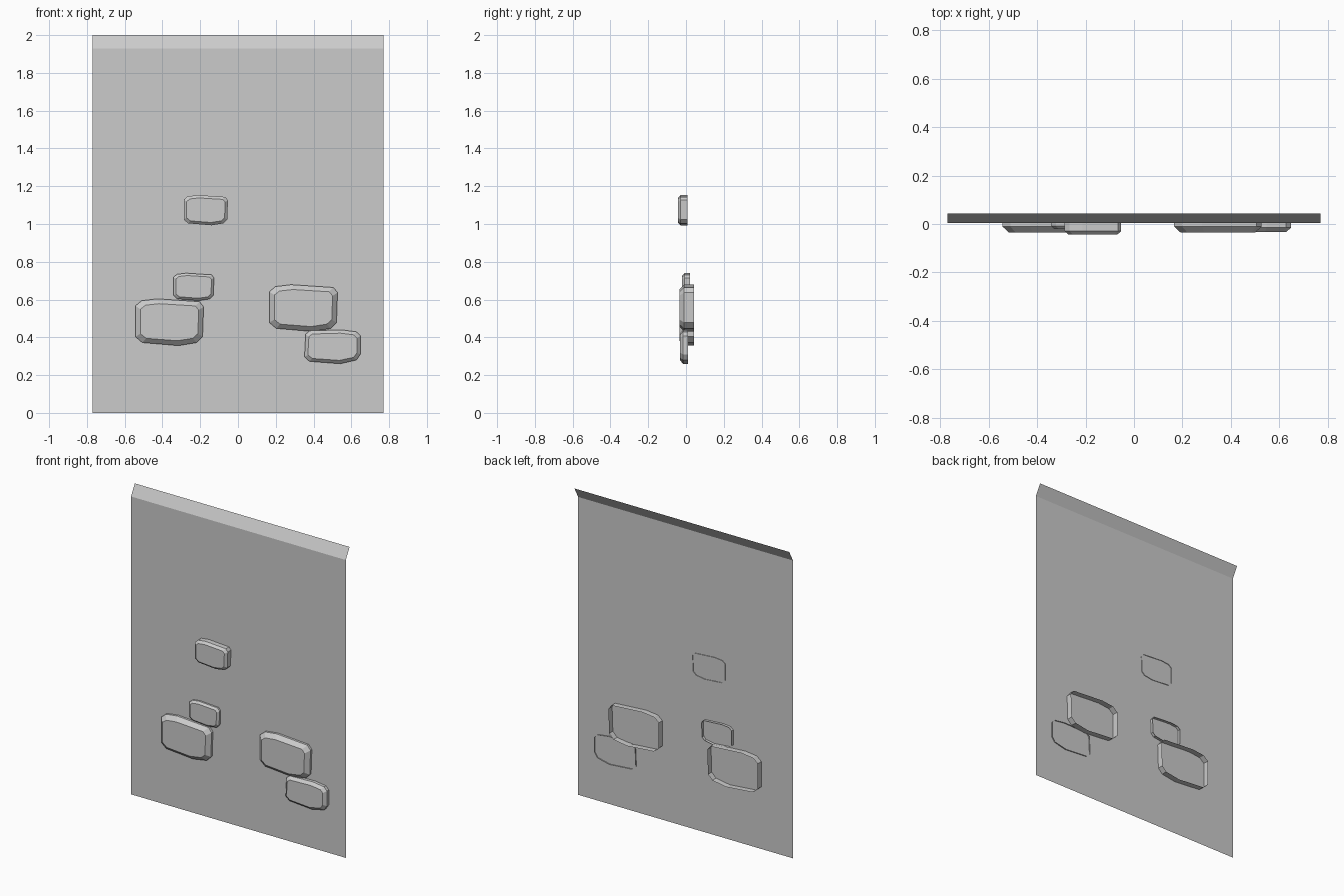
import bpy, bmesh

if "Cube" in bpy.data.objects:
    bpy.data.objects.remove(bpy.data.objects["Cube"])

WALL_Y = 0.004


def new_object(name, bm, flip=False):
    if flip:
        bmesh.ops.reverse_faces(bm, faces=bm.faces)
    mesh = bpy.data.meshes.new(name)
    bm.to_mesh(mesh)
    bm.free()
    obj = bpy.data.objects.new(name, mesh)
    bpy.context.collection.objects.link(obj)
    return obj


# Thin wall sheet with a lip leaning back along the top
bm = bmesh.new()
rows = [[bm.verts.new((x, y, z)) for x in (-0.77, 0.77)]
        for y, z in ((WALL_Y, 0), (WALL_Y, 1.93), (0.043, 2.0))]
for low, high in zip(rows, rows[1:]):
    bm.faces.new((low[0], low[1], high[1], high[0]))
new_object("wall_panel", bm)

# Stone outlines in a unit box, counter-clockwise seen from the front
BLOCK = [(0, .85), (0, .19), (.1, .065), (.63, 0), (.9, .065),
         (.985, .19), (1, .83), (.94, .94), (.32, 1), (.09, .96)]
LOW_BLOCK = [(.02, .87), (0, .2), (.09, .07), (.64, 0), (.93, .11),
             (1, .28), (1, .82), (.93, .94), (.66, 1), (.09, .97)]


def stone(name, outline, x0, x1, z0, z1, front, back, bevel):
    """Open-backed block: straight sides, chamfered rim, flat front."""
    w, h = x1 - x0, z1 - z0
    cx, cz = (x0 + x1) / 2, (z0 + z1) / 2
    bm = bmesh.new()
    rings = []
    for y, inset in ((back, 0), (front + bevel * 0.95, 0), (front, bevel)):
        sx, sz = w - 2 * inset, h - 2 * inset
        rings.append([bm.verts.new((cx + (u - .5) * sx, y, cz + (v - .5) * sz))
                      for u, v in outline])
    n = len(outline)
    for a, b in zip(rings, rings[1:]):
        for i in range(n):
            j = (i + 1) % n
            bm.faces.new((a[i], a[j], b[j], b[i]))
    bm.faces.new(rings[-1])
    return new_object(name, bm)


# Raised stones set through the wall
stone("stone_top", BLOCK, -.287, -.053, .993, 1.153, -.043, .008, .015)
stone("stone_small", BLOCK, -.342, -.127, .594, .74, -.02, .022, .013)
stone("stone_large_left", BLOCK, -.543, -.182, .356, .604, -.035, .042, .026)
stone("stone_large_right", BLOCK, .166, .527, .431, .679, -.035, .042, .026)
stone("stone_low_right", LOW_BLOCK, .352, .648, .26, .44, -.032, .011, .018)

# Worn patch lying flush in the wall
bm = bmesh.new()
bm.faces.new([bm.verts.new((-.07 + .14 * u, WALL_Y - .0005, .42 + .075 * v))
              for u, v in BLOCK])
new_object("flush_patch", bm)
